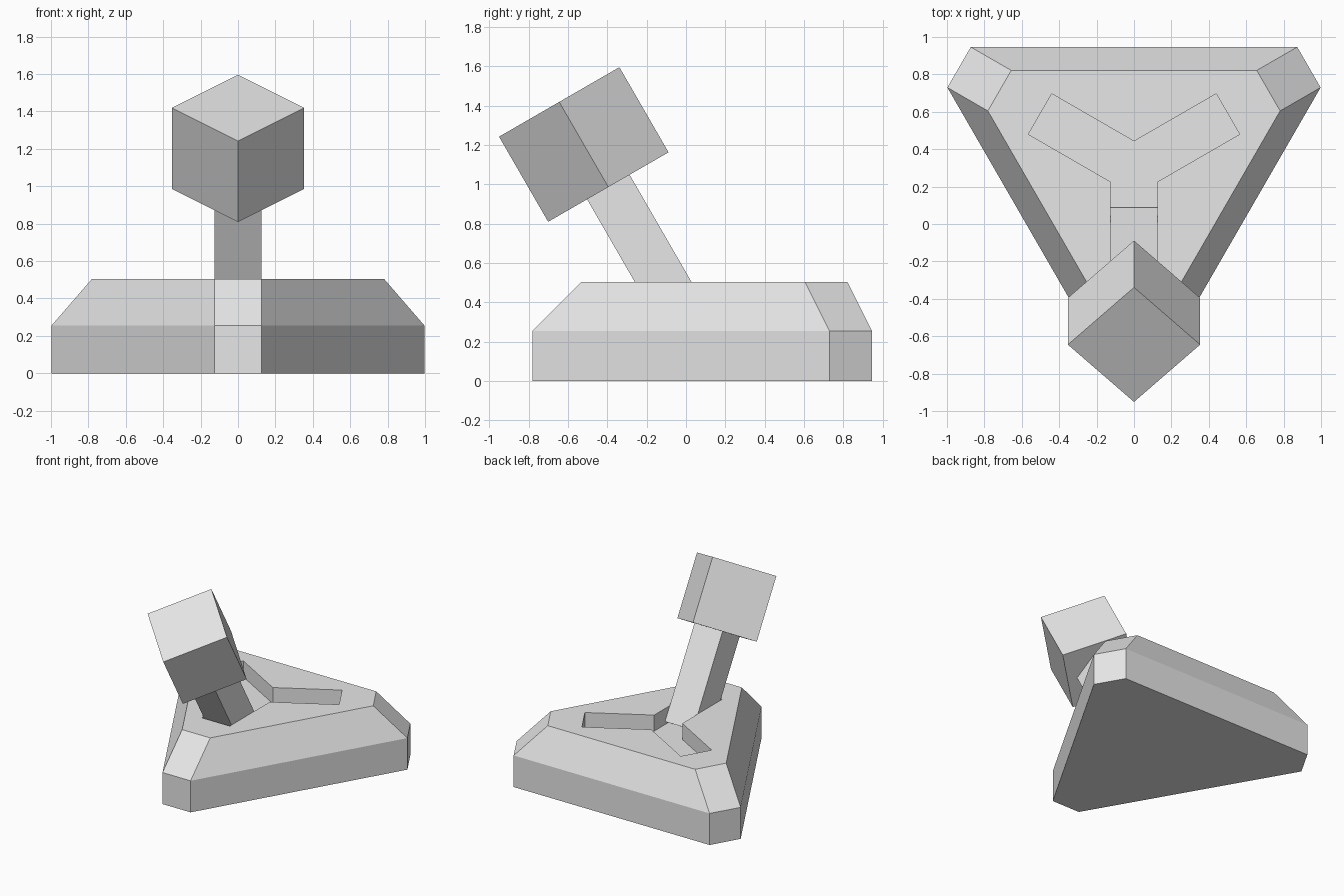
import bpy
import bmesh
from math import radians
from mathutils import Matrix, Vector

cube = bpy.data.objects.get("Cube")
if cube:
    bpy.data.objects.remove(cube, do_unlink=True)

CENTRE = Vector((0, 0.298, 0))   # axis of the three-armed base
HALF = 0.125                     # half width of corners, slots and stick
TOP, FLOOR = 0.504, 0.375        # deck height and slot floor height

grey = bpy.data.materials.new("plain_grey")
grey.use_nodes = True
colour = (0.8, 0.8, 0.8, 1)
grey.diffuse_color = colour
grey.node_tree.nodes["Principled BSDF"].inputs["Base Color"].default_value = colour


def finish(name, bm):
    bmesh.ops.recalc_face_normals(bm, faces=bm.faces)
    mesh = bpy.data.meshes.new(name)
    bm.to_mesh(mesh)
    bm.free()
    mesh.materials.append(grey)
    obj = bpy.data.objects.new(name, mesh)
    bpy.context.collection.objects.link(obj)
    return obj


def three_arms(profile, z):
    """Repeat a few (outward, sideways) points around three arms."""
    ring = []
    for angle in (-90, 30, 150):
        turn = Matrix.Rotation(radians(angle), 3, "Z")
        ring += [CENTRE + turn @ Vector((u, v, z)) for u, v in profile]
    return ring


def loft(name, rings):
    """Join stacked rings into a closed solid."""
    bm = bmesh.new()
    loops = [[bm.verts.new(p) for p in ring] for ring in rings]
    bm.faces.new(loops[0])
    bm.faces.new(loops[-1])
    for low, high in zip(loops, loops[1:]):
        for i in range(len(low)):
            j = (i + 1) % len(low)
            bm.faces.new((low[i], low[j], high[j], high[i]))
    return finish(name, bm)


def block(name, size, spin, matrix):
    bm = bmesh.new()
    bmesh.ops.create_cube(bm, size=1)
    bmesh.ops.scale(bm, vec=size, verts=bm.verts)
    bmesh.ops.rotate(bm, matrix=Matrix.Rotation(radians(spin), 3, "Z"), verts=bm.verts)
    bmesh.ops.transform(bm, matrix=matrix, verts=bm.verts)
    return finish(name, bm)


# Base: blunt-cornered triangle with a sloping upper edge
levels = ((1.08, 0), (1.08, 0.254), (0.83, TOP))
base = loft("base", [three_arms([(r, -HALF), (r, HALF)], z) for r, z in levels])

# Three-armed slot sunk into the deck
inner = HALF / 3 ** 0.5
slot = [(0.58, -HALF), (0.58, HALF), (inner, HALF)]
cutter = loft("slot_cutter", [three_arms(slot, z) for z in (FLOOR, TOP + 0.1)])
cutter.hide_render = True
cut = base.modifiers.new("slot", "BOOLEAN")
cut.operation = "DIFFERENCE"
cut.solver = "EXACT"
cut.object = cutter
bpy.context.view_layer.objects.active = base
bpy.ops.object.modifier_apply(modifier=cut.name)
bpy.data.objects.remove(cutter, do_unlink=True)

# Leaning stick and its head share one tilted frame at the head's centre
lean = Matrix.Translation((0, -0.52, 1.2025)) @ Matrix.Rotation(radians(30), 4, "X")
foot, top = -1.0, -0.2
block("stick", (2 * HALF, 2 * HALF, top - foot), 0,
      lean @ Matrix.Translation((0, 0, (foot + top) / 2)))
block("stick_head", (0.5, 0.5, 0.5), 45, lean)
